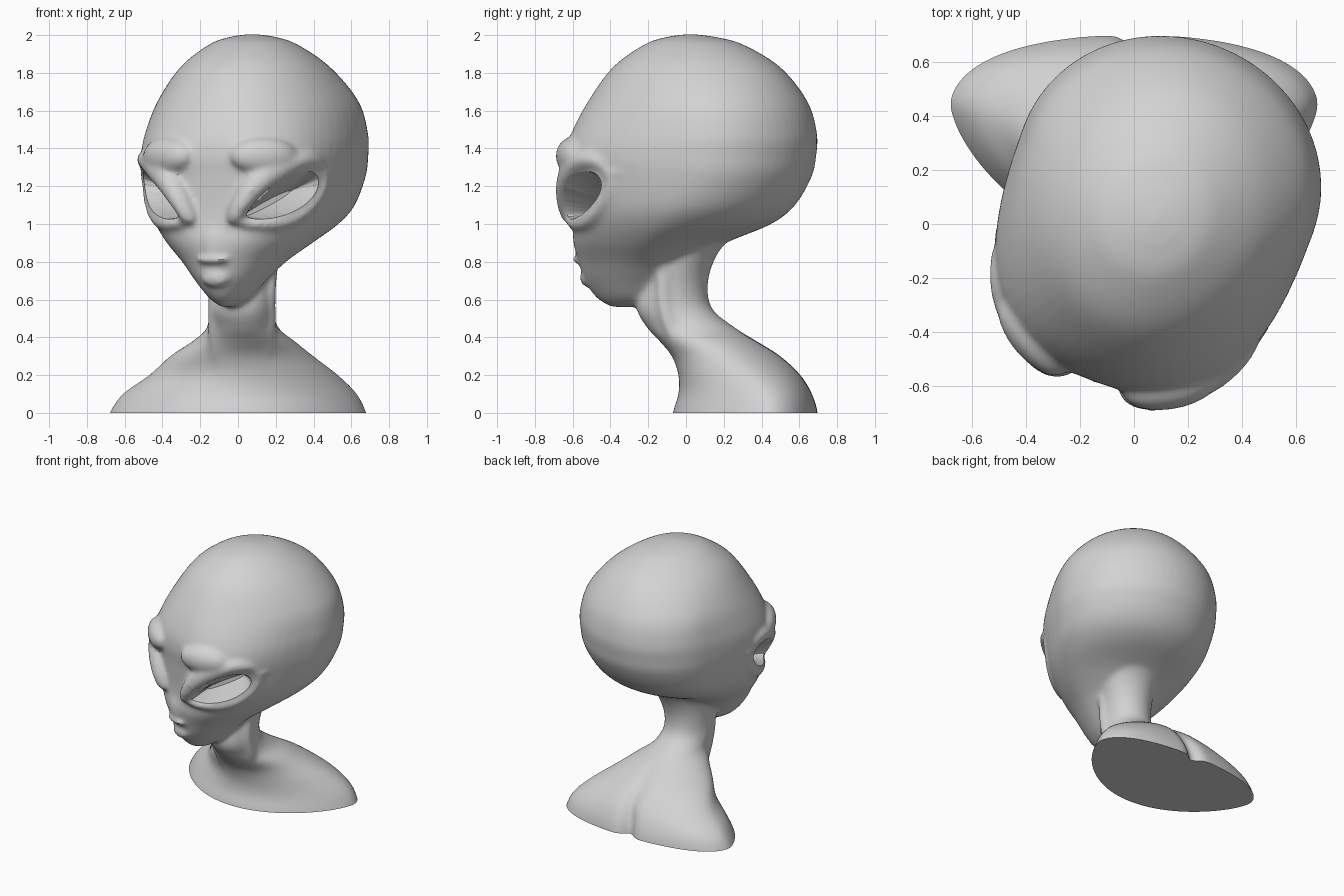
import bpy, bmesh, math
from mathutils import Matrix, Vector
from mathutils.bvhtree import BVHTree

if "Cube" in bpy.data.objects:
    bpy.data.objects.remove(bpy.data.objects["Cube"], do_unlink=True)

GREY = (0.65, 0.65, 0.65, 1)
skin = bpy.data.materials.new("grey_skin")
skin.use_nodes = True
skin.diffuse_color = GREY
skin.node_tree.nodes["Principled BSDF"].inputs["Base Color"].default_value = GREY

SEGMENTS = 56


def spow(v, e):
    return math.copysign(abs(v) ** e, v)


def smooth_rings(rings, steps=6):
    """Catmull-Rom interpolation of every ring parameter."""
    out = []
    for i in range(len(rings) - 1):
        quad = [rings[max(i - 1, 0)], rings[i], rings[i + 1], rings[min(i + 2, len(rings) - 1)]]
        for k in range(steps):
            t = k / steps
            out.append([b + t / 2 * (c - a + t * (2 * a - 5 * b + 4 * c - d + t * (3 * (b - c) + d - a)))
                        for a, b, c, d in zip(*quad)])
    return out + [list(rings[-1])]


def skin_loops(bm, loops, closed=False):
    """Bridge loops of points, capping the ends unless the strip closes on itself."""
    rows = [[bm.verts.new(p) for p in loop] for loop in loops]
    n = len(rows[0])
    for j in range(len(rows) if closed else len(rows) - 1):
        a, b = rows[j], rows[(j + 1) % len(rows)]
        for i in range(n):
            bm.faces.new((a[i], a[(i + 1) % n], b[(i + 1) % n], b[i]))
    if not closed:
        bm.faces.new(rows[0][::-1])
        bm.faces.new(rows[-1])


def angles(n):
    return [2 * math.pi * i / n for i in range(n)]


def head_loop(r):
    z, front, back, width, mid, power = r
    pts = []
    for t in angles(SEGMENTS):
        e = 2 / power if math.sin(t) < 0 else 1
        depth = mid - front if math.sin(t) < 0 else back - mid
        pts.append(Vector((width * spow(math.cos(t), e), mid + depth * spow(math.sin(t), e), z)))
    return pts


def body_loop(r):
    z, cx, cy, rx, ry, sweep = r
    pts = []
    for t in angles(SEGMENTS * 2):
        x, y = rx * math.cos(t), ry * spow(math.sin(t), 1 + 1.6 * max(sweep, 0))
        y += sweep * (x / rx) ** 2
        if math.sin(t) > 0:  # groove along the spine
            y -= 0.5 * sweep * math.exp(-((x - 0.02) / 0.05) ** 2)
        pts.append(Vector((cx + x, cy + y, z)))
    return pts


def ellipsoid(bm, center, radii, turn=0):
    m = Matrix.Translation(center) @ Matrix.Rotation(math.radians(turn), 4, 'Z') @ Matrix.Diagonal((*radii, 1))
    bmesh.ops.create_uvsphere(bm, u_segments=24, v_segments=14, radius=1, matrix=m)


def to_object(bm, name):
    bmesh.ops.recalc_face_normals(bm, faces=bm.faces)
    mesh = bpy.data.meshes.new(name)
    bm.to_mesh(mesh)
    bm.free()
    mesh.materials.append(skin)
    ob = bpy.data.objects.new(name, mesh)
    bpy.context.scene.collection.objects.link(ob)
    return ob


# Head: z, front, back, half width, widest y, front squareness
head_rings = [
    (0.56, -0.40, -0.25, 0.03, -0.33, 2), (0.61, -0.48, -0.15, 0.10, -0.30, 2),
    (0.70, -0.54, -0.05, 0.18, -0.28, 2), (0.80, -0.57, 0.05, 0.27, -0.22, 2),
    (0.90, -0.59, 0.22, 0.38, -0.12, 2.1), (1.00, -0.58, 0.47, 0.47, 0.01, 2.3),
    (1.10, -0.58, 0.60, 0.525, 0.11, 2.45), (1.25, -0.59, 0.69, 0.56, 0.18, 2.55),
    (1.36, -0.60, 0.715, 0.57, 0.19, 2.6), (1.48, -0.58, 0.72, 0.565, 0.20, 2.4),
    (1.65, -0.50, 0.67, 0.52, 0.18, 2.1), (1.83, -0.37, 0.53, 0.39, 0.10, 2),
    (1.95, -0.20, 0.33, 0.23, 0.06, 2), (1.99, -0.08, 0.18, 0.12, 0.05, 2),
    (2.005, 0.03, 0.06, 0.02, 0.045, 2)]
place_head = Matrix.Translation((0.06, -0.02, 0)) @ Matrix.Rotation(math.radians(-20), 4, 'Z')

bm = bmesh.new()
skin_loops(bm, [head_loop(r) for r in smooth_rings(head_rings)])
bmesh.ops.recalc_face_normals(bm, faces=bm.faces)
surface = BVHTree.FromBMesh(bm)

# Slanted almond eyes, laid on the head surface
inner, outer = Vector((0.165, -0.55, 1.04)), Vector((0.478, -0.25, 1.255))
eye_mid = (inner + outer) / 2
along = (outer - inner) / 2
normal = Vector((along.y, -along.x, 0)).normalized()
up = along.cross(normal).normalized()
up = up if up.z > 0 else -up


def almond(t, scale=1.0):
    u = math.cos(t)
    height = 0.122 * ((1 + u) / 2 + 0.02) ** 0.25
    return eye_mid + scale * (along * u + up * height * math.sin(t))


def on_head(p):
    hit = surface.ray_cast(p + normal, -normal)[0]
    return hit if hit else p


# Soft lids: a broad heavy brow above, a thinner fold below
opening = [on_head(almond(t)) for t in angles(40)]
rim = []
for t, p in zip(angles(40), opening):
    rise = max(0, math.sin(t - 0.2))
    radius = 0.045 + 0.035 * rise
    proud = 0.013 + 0.045 * rise - 0.012 * math.cos(t)
    away = (almond(t) - eye_mid).normalized()
    center = p + away * radius * 0.6 - normal * (radius - proud)
    rim.append([center + radius * (away * math.cos(a) + normal * math.sin(a)) for a in angles(12)])

# Wedge-shaped sockets that narrow to a low crease
crease = [eye_mid + along * (0.6 * math.cos(t) - 0.1) + up * (0.015 * math.sin(t) - 0.03) - normal * 0.15
          for t in angles(40)]
cutter_loops = [[almond(t, 1.1) + normal * 0.5 for t in angles(40)],
                [p + normal * 0.04 for p in opening], crease]

cutters = []
for side in (1, -1):
    flip = Matrix.Diagonal((side, 1, 1))
    skin_loops(bm, [[flip @ p for p in ring] for ring in rim], closed=True)
    cut = bmesh.new()
    skin_loops(cut, [[place_head @ (flip @ p) for p in loop] for loop in cutter_loops])
    bmesh.ops.triangulate(cut, faces=cut.faces)
    cutters.append(to_object(cut, "eye_socket_cutter"))
    # Brow swelling, and the fold running back from the outer corner of the eye
    ellipsoid(bm, (side * 0.27, -0.52, 1.36), (0.18, 0.085, 0.10), side * 30)
    ellipsoid(bm, (side * 0.505, -0.17, 1.27), (0.035, 0.10, 0.022))

# Muzzle, lip and chin
ellipsoid(bm, (0, -0.56, 0.90), (0.07, 0.04, 0.10))
ellipsoid(bm, (0, -0.572, 0.81), (0.09, 0.034, 0.02))
ellipsoid(bm, (0, -0.525, 0.715), (0.08, 0.045, 0.05))
bmesh.ops.transform(bm, matrix=place_head, verts=bm.verts)

# Neck and shoulders: z, centre x, centre y, half width, half depth, backward sweep
body_rings = [
    (-0.10, 0, 0.31, 0.71, 0.39, 0.13), (0.0, 0, 0.315, 0.68, 0.385, 0.13),
    (0.10, 0.01, 0.315, 0.62, 0.355, 0.12), (0.20, 0.03, 0.285, 0.50, 0.325, 0.09),
    (0.30, 0.02, 0.215, 0.38, 0.29, 0.05), (0.38, 0.03, 0.12, 0.27, 0.26, 0.03),
    (0.45, 0.025, 0.03, 0.19, 0.235, 0.01), (0.55, 0.015, -0.06, 0.17, 0.20, 0),
    (0.68, 0.02, -0.06, 0.17, 0.175, 0), (0.82, 0.04, -0.02, 0.185, 0.175, 0),
    (0.92, 0.06, 0.03, 0.21, 0.205, 0), (1.02, 0.08, 0.10, 0.26, 0.30, 0)]
skin_loops(bm, [body_loop(r) for r in smooth_rings(body_rings)])

# Neck tendons
for side in (1, -1):
    tendon = [(0.22, 0.01 + side * 0.12, 0.02, 0.03, 0.03, 0), (0.42, 0.02 + side * 0.15, -0.07, 0.03, 0.04, 0),
              (0.62, 0.02 + side * 0.15, -0.12, 0.03, 0.04, 0), (0.85, 0.02 + side * 0.16, -0.10, 0.04, 0.04, 0)]
    skin_loops(bm, [body_loop(r) for r in smooth_rings(tendon)])

bust = to_object(bm, "head_and_shoulders")

# Flat base
base = bmesh.new()
bmesh.ops.create_cube(base, size=2, matrix=Matrix.Translation((0, 0, -1)))
cutters.append(to_object(base, "base_cutter"))

# Fuse into one soft skin, then cut the sockets and base
fuse = bust.modifiers.new("fuse", 'REMESH')
fuse.mode = 'VOXEL'
fuse.voxel_size = 0.015
soften = bust.modifiers.new("soften", 'SMOOTH')
soften.factor = 0.5
soften.iterations = 10
for c in cutters:
    c.hide_render = True
    cut = bust.modifiers.new("cut", 'BOOLEAN')
    cut.operation = 'DIFFERENCE'
    cut.solver = 'EXACT'
    cut.object = c

bpy.ops.object.select_all(action='DESELECT')
bust.select_set(True)
bpy.context.view_layer.objects.active = bust
for m in list(bust.modifiers):
    bpy.ops.object.modifier_apply(modifier=m.name)
for c in cutters:
    bpy.data.objects.remove(c, do_unlink=True)
bust.data.materials.clear()
bust.data.materials.append(skin)
bpy.ops.object.shade_smooth_by_angle(angle=math.radians(40))
